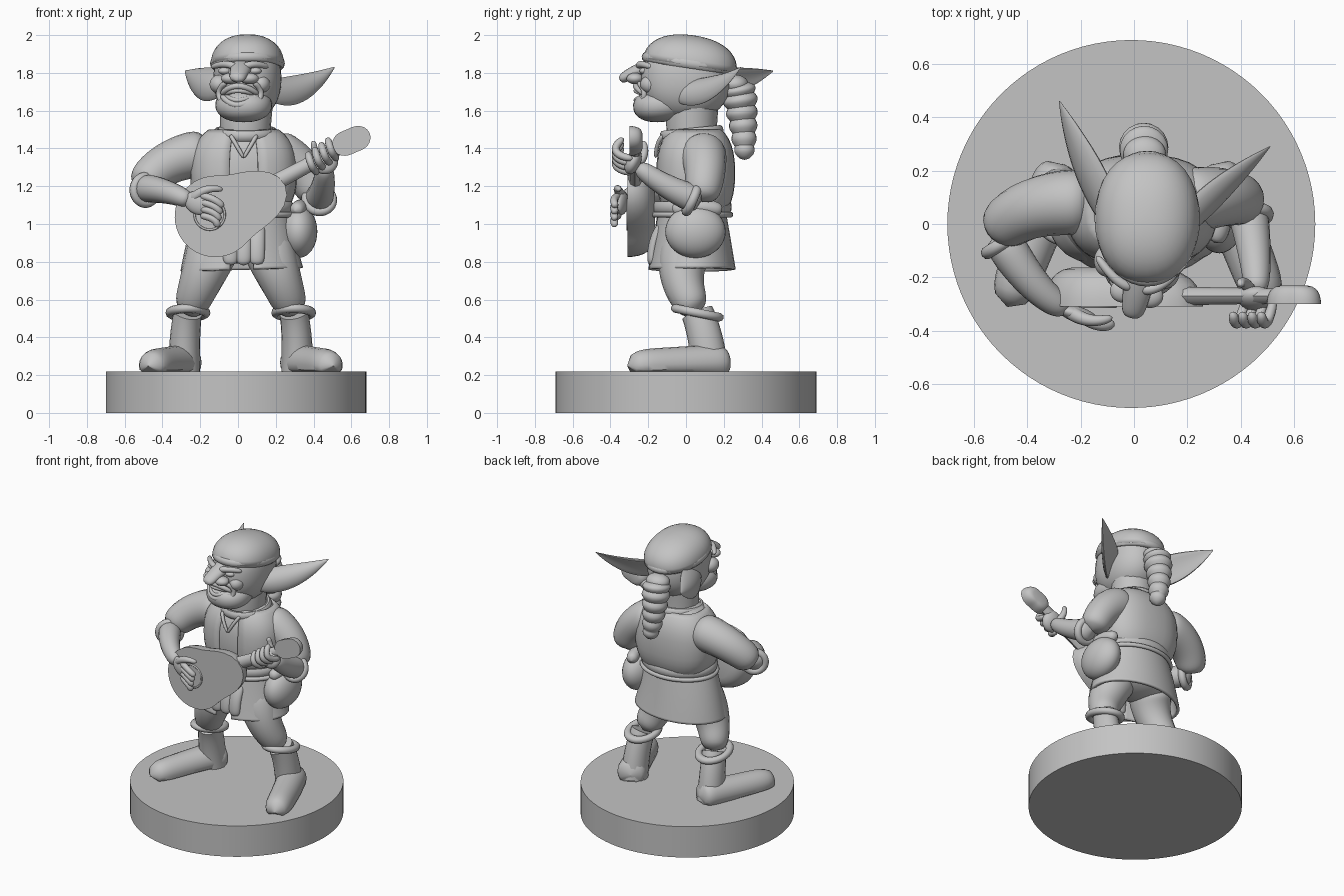
import bpy, bmesh
from math import sin, cos, pi, copysign
from mathutils import Vector, Matrix, Euler

if "Cube" in bpy.data.objects:
    bpy.data.objects.remove(bpy.data.objects["Cube"])

tone = (.55, .55, .55, 1)
grey = bpy.data.materials.new("stone grey")
grey.use_nodes = True
grey.diffuse_color = tone
grey.node_tree.nodes["Principled BSDF"].inputs["Base Color"].default_value = tone
X, Y, Z = Matrix.Identity(3)


def finish(name, bm, thick=0):
    bmesh.ops.recalc_face_normals(bm, faces=bm.faces)
    mesh = bpy.data.meshes.new(name)
    bm.to_mesh(mesh)
    bm.free()
    mesh.materials.append(grey)
    part = bpy.data.objects.new(name, mesh)
    bpy.context.collection.objects.link(part)
    if thick:
        part.modifiers.new("thickness", "SOLIDIFY").thickness = thick
    bpy.ops.object.select_all(action="DESELECT")
    part.select_set(True)
    bpy.context.view_layer.objects.active = part
    bpy.ops.object.shade_smooth_by_angle(angle=pi / 4)


def bridge(bm, first, second, closed=True):
    count = len(first)
    for k in range(count if closed else count - 1):
        following = (k + 1) % count
        bm.faces.new((first[k], first[following], second[following], second[k]))


def rounded(t):
    return max(1 - abs(2 * t - 1) ** 8, .001) ** .5


def constant(t):
    return 1


def leaf(t):
    return max(sin(pi * (.2 + .8 * t)), .02) ** .8


def ridged(t):
    return rounded(t) * (.88 + .18 * abs(sin(6 * pi * t)))


def limb(name, start, middle, end, wide, narrow, shape=rounded, ratio=1, up=X,
         cup=0, floor=0, gap=0, thick=0, steps=24, sides=20):
    """Tapered sweep along a curve through three points; gap opens its front."""
    start, middle, end = Vector(start), Vector(middle), Vector(end)
    handle = 2 * middle - (start + end) / 2
    bm, rings = bmesh.new(), []
    for i in range(steps + 1):
        t = i / steps
        centre = start.lerp(handle, t).lerp(handle.lerp(end, t), t)
        along = (handle - start).lerp(end - handle, t).normalized()
        u = (up - along * up.dot(along)).normalized()
        v = along.cross(u)
        radius = (wide + (narrow - wide) * t) * shape(t)
        ring = []
        for k in range(sides):
            angle = gap - pi / 2 + 2 * (pi - gap) * k / (sides - 1 if gap else sides)
            point = centre + radius * (u * cos(angle) + v * (ratio * sin(angle) + cup * cos(angle) ** 2))
            point.z = max(point.z, floor)
            ring.append(bm.verts.new(point))
        rings.append(ring)
    for pair in zip(rings, rings[1:]):
        bridge(bm, *pair, closed=not gap)
    if not gap:
        bm.faces.new(rings[0])
        bm.faces.new(rings[-1])
    finish(name, bm, thick)


def ball(name, centre, size, turn=(0, 0, 0), boxy=1, keep=None):
    """Ellipsoid; boxy below 1 squares it, keep is a rule for the faces of an open shell."""
    bm = bmesh.new()
    bmesh.ops.create_uvsphere(bm, u_segments=32, v_segments=20, radius=1)
    if keep:
        spare = [f for f in bm.faces if not keep(f.calc_center_median())]
        bmesh.ops.delete(bm, geom=spare, context="FACES")
    for v in bm.verts:
        local = Vector([copysign(abs(c) ** boxy, c) * s for c, s in zip(v.co, size)])
        local.rotate(Euler(turn))
        v.co = local + Vector(centre)
    finish(name, bm, .02 if keep else 0)


def hoop(name, centre, axis, radius, width, ratio=1, height=1):
    """Elliptical band around an axis."""
    turn = Vector(axis).to_track_quat("Z", "Y")
    bm, rings, count = bmesh.new(), [], 40
    for i in range(count):
        a = 2 * pi * i / count
        ring = []
        for k in range(10):
            b = 2 * pi * k / 10
            out = radius + width * cos(b)
            local = Vector((out * cos(a), ratio * out * sin(a), height * width * sin(b)))
            ring.append(bm.verts.new(turn @ local + Vector(centre)))
        rings.append(ring)
    for pair in zip(rings, rings[1:] + rings[:1]):
        bridge(bm, *pair)
    finish(name, bm)


def dome(name, centre, depth, tilt, radius):
    """Flat front with a rounded back, its outline given by a polar rule."""
    bm, rings, count = bmesh.new(), [], 48
    centre = Vector(centre)
    for i in range(8):
        lift = i / 8 * pi / 2
        ring = []
        for k in range(count):
            a = 2 * pi * k / count
            r = radius(a) * cos(lift) ** .4
            ring.append(bm.verts.new(centre + Vector((r * cos(a + tilt), depth * sin(lift), r * sin(a + tilt)))))
        rings.append(ring)
    for pair in zip(rings, rings[1:]):
        bridge(bm, *pair)
    bm.faces.new(rings[0])
    bm.faces.new(rings[-1])
    finish(name, bm)


# Base
bm = bmesh.new()
bmesh.ops.create_cone(bm, cap_ends=True, segments=96, radius1=.69, radius2=.69, depth=.22,
                      matrix=Matrix.Translation((-.01, 0, .11)))
finish("base", bm)

# Legs and boots
for side, s in (("right", -1), ("left", 1)):
    def at(x, y, z):
        return Vector((.015 + s * x, y, z))
    ankle, heel = at(.28, .06, .53), at(.3, .13, .22)
    limb(side + "_leg", at(.13, .03, .92), at(.2, -.02, .73), ankle, .15, .085)
    limb(side + "_boot", ankle, at(.295, .1, .4), heel, .075, .085, constant, ratio=1.15)
    limb(side + "_foot", at(.27, .22, .27), at(.37, 0, .26), at(.49, -.31, .25), .1, .085, floor=.22)
    hoop(side + "_boot_cuff", ankle, (0, .2, 1), .095, .024, 1.2)

# Tunic, vest and belt
chest, girth = Vector((.03, .05, 1.27)), Vector((.27, .2, .26))
ball("torso", chest, girth, boxy=.8)
ball("vest", chest, girth * 1.05, boxy=.8, keep=lambda v: abs(v.z) < .8 and abs(v.x) > -.3 * v.y)
for s in (-1, 1):
    limb("shirt_opening", (.03 + .07 * s, -.12, 1.47), (.03 + .04 * s, -.15, 1.42), (.03, -.16, 1.35), .012, .01)
hoop("collar", (.04, .03, 1.48), (0, -.1, 1), .15, .02, height=1.5)
limb("skirt", (.02, .03, .76), (.02, .03, .93), (.03, .03, 1.1), .325, .245, constant,
     ratio=.72, gap=.2, thick=.02, sides=40)
ball("hips", (.02, .03, .92), (.25, .18, .13))
hoop("belt", (.03, .03, 1.09), Z, .25, .015, .8, height=2)
hoop("lower_belt", (.03, .03, 1.05), Z, .26, .015, .8)
for k in range(3):
    x = .07 * k - .04
    limb("front_flap", (x, -.12, 1), (x, -.17, .9), (x, -.18, .78), .045, .04, ratio=.6)

# Hip pouch
ball("pouch", (.32, .05, .96), (.1, .16, .14))
limb("pouch_flap", (.3, -.07, 1.07), (.33, .06, 1.09), (.3, .19, 1.07), .04, .04)

# Arms
elbow, wrist = Vector((-.51, -.03, 1.19)), Vector((-.25, -.32, 1.12))
limb("right_sleeve", (-.15, .08, 1.38), (-.37, .06, 1.32), elbow, .13, .095, up=Y)
limb("right_forearm", elbow, (-.38, -.22, 1.17), wrist, .08, .045, up=Z)
hoop("right_cuff", (-.49, -.07, 1.18), (.5, -.8, 0), .07, .025)
elbow = Vector((.42, .08, 1.12))
limb("left_sleeve", (.17, .08, 1.39), (.33, .1, 1.29), elbow, .13, .09)
limb("left_forearm", elbow, (.45, -.1, 1.2), (.46, -.26, 1.31), .08, .045)
hoop("left_cuff", (.43, .03, 1.13), (.1, -.9, .4), .07, .025)

# Hands: one strums, the other wraps the neck
ball("right_palm", (-.21, -.34, 1.11), (.08, .03, .06), (0, .4, -.3))
ball("left_palm", (.46, -.28, 1.33), (.07, .04, .07), (-.4, 0, 0))
for k in range(4):
    knuckle = Vector((-.2, -.35, 1.15 - .035 * k))
    limb("right_finger", knuckle, knuckle + Vector((.07, -.03, -.02)),
         knuckle + Vector((.12 - .01 * k, -.02, -.06)), .02, .02, up=Z, sides=10)
    knuckle = Vector((.42 + .035 * k, -.28, 1.27 + .025 * k))
    limb("left_finger", knuckle, knuckle + Vector((-.03, -.09, .04)),
         knuckle + Vector((-.05, -.05, .11)), .02, .02, sides=10)
limb("right_thumb", wrist, (-.17, -.36, 1.18), (-.08, -.35, 1.18), .03, .015, up=Z, sides=10)
limb("left_thumb", (.44, -.25, 1.32), (.41, -.22, 1.38), (.4, -.23, 1.44), .025, .015, sides=10)

# Lute
dome("lute_body", (-.12, -.31, 1.04), .15, .42, lambda a: .215 + .19 * max(cos(a), 0) ** 6)
hoop("sound_hole", (-.15, -.31, 1.05), Y, .08, .006)
limb("lute_neck", (.1, -.27, 1.17), (.33, -.27, 1.29), (.55, -.27, 1.41), .045, .035,
     constant, ratio=.8, up=Z, sides=8)
dome("lute_headstock", (.6, -.3, 1.44), .07, .4, lambda a: .085 + .02 * cos(2 * a))

# Head, cap and ponytail
ball("head", (.05, 0, 1.77), (.18, .24, .22), boxy=.9)
ball("jaw", (.03, -.13, 1.63), (.15, .15, .09), (.1, 0, 0), boxy=.9)
limb("neck", (.04, .04, 1.45), (.04, .03, 1.53), (.05, .04, 1.7), .13, .14, constant)
ball("cap", (.05, .02, 1.84), (.195, .25, .16), (-.15, 0, 0), boxy=.9, keep=lambda v: v.z > 0)
hoop("cap_band", (.05, .02, 1.85), (0, .15, 1), .18, .018, 1.3, height=1.5)
ball("cap_knot", (.04, .26, 1.74), (.08, .07, .05))
limb("ponytail", (.04, .27, 1.75), (.04, .3, 1.55), (.07, .31, 1.34), .1, .05, ridged, steps=60)

# Ears, their upper edges leaning back
limb("left_ear", (.17, -.04, 1.71), (.33, .12, 1.73), (.51, .29, 1.83), .09, .07, leaf, .3,
     up=Vector((-.4, .4, 1)), cup=-.3)
limb("right_ear", (-.09, 0, 1.74), (-.19, .21, 1.76), (-.28, .46, 1.81), .1, .09, leaf, .3,
     up=Vector((.5, .2, 1)), cup=.3)

# Face
limb("nose", (.02, -.16, 1.84), (.01, -.26, 1.81), (-.01, -.35, 1.76), .065, .04, ratio=.65)
for s in (-1, 1):
    def face(x, y, z):
        return Vector((.01 + s * x, y - .2 * s * x, z))
    ball("nostril", face(.05, -.26, 1.77), (.05, .045, .03))
    ball("eye", face(.08, -.2, 1.81), (.035, .03, .02))
    ball("cheek", face(.11, -.16, 1.74), (.05, .06, .05))
    limb("brow", face(.02, -.24, 1.83), face(.08, -.22, 1.845), face(.15, -.15, 1.83), .02, .015, up=Z)
    limb("smile_fold", face(.07, -.24, 1.75), face(.11, -.2, 1.7), face(.09, -.22, 1.64), .015, .015)
    # Upper and lower lips and teeth
    for name, reach, lift, width in (("lip", .1, .05, .016), ("teeth", .08, .025, .012)):
        limb(name, (.01 - reach, -.2, 1.685), (0, -.265, 1.68 + s * lift), (.01 + reach, -.22, 1.685),
             width, width, up=Z)
